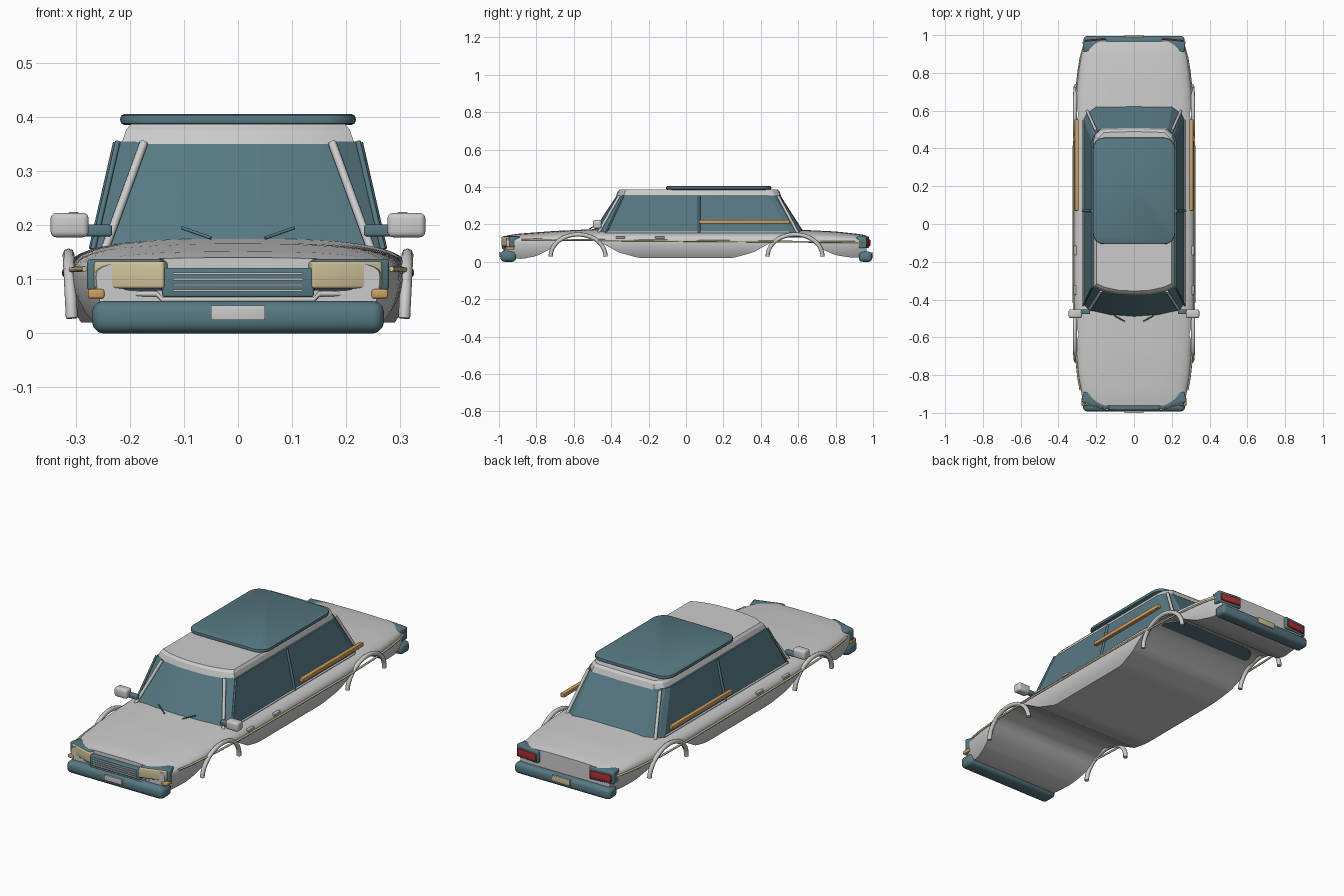
import bpy, bmesh, math
from mathutils import Vector

cube = bpy.data.objects.get("Cube")
if cube:
    bpy.data.objects.remove(cube, do_unlink=True)


def material(name, r, g, b):
    m = bpy.data.materials.new(name)
    m.use_nodes = True
    m.diffuse_color = (r, g, b, 1)
    node = next(n for n in m.node_tree.nodes if n.type == 'BSDF_PRINCIPLED')
    node.inputs["Base Color"].default_value = (r, g, b, 1)
    return m


GREY = material("light grey", 0.6, 0.6, 0.6)
TEAL = material("dark teal", 0.095, 0.19, 0.225)
CREAM = material("cream", 0.62, 0.54, 0.32)
ORANGE = material("orange", 0.63, 0.35, 0.12)
RED = material("red", 0.42, 0.03, 0.035)


def finish(bm, name, mat, angle=35):
    bmesh.ops.recalc_face_normals(bm, faces=bm.faces)
    mesh = bpy.data.meshes.new(name)
    bm.to_mesh(mesh)
    bm.free()
    mesh.materials.append(mat)
    ob = bpy.data.objects.new(name, mesh)
    bpy.context.collection.objects.link(ob)
    bpy.ops.object.select_all(action='DESELECT')
    ob.select_set(True)
    bpy.context.view_layer.objects.active = ob
    bpy.ops.object.shade_smooth_by_angle(angle=math.radians(angle))
    return ob


def loft(name, rings, mat, angle=35):
    """Skin a list of closed rings and cap both ends."""
    bm = bmesh.new()
    rows = [[bm.verts.new(p) for p in ring] for ring in rings]
    n = len(rows[0])
    for a, b in zip(rows, rows[1:]):
        for i in range(n):
            j = (i + 1) % n
            bm.faces.new((a[i], a[j], b[j], b[i]))
    bm.faces.new(rows[0])
    bm.faces.new(rows[-1])
    return finish(bm, name, mat, angle)


def box(name, centre, size, mat, bevel=0.004, turn=0):
    bm = bmesh.new()
    bmesh.ops.create_cube(bm, size=1)
    for v in bm.verts:
        v.co = Vector(v.co[i] * size[i] for i in range(3))
    if bevel:
        bmesh.ops.bevel(bm, geom=bm.edges[:], offset=bevel, segments=3,
                        profile=0.5, affect='EDGES')
    ob = finish(bm, name, mat)
    ob.location = centre
    ob.rotation_euler.z = turn
    return ob


def tube(name, points, radius, mat):
    """Sweep an eight-sided section along a path."""
    pts = [Vector(p) for p in points]
    rings = []
    for i, p in enumerate(pts):
        along = (pts[min(i + 1, len(pts) - 1)] - pts[max(i - 1, 0)]).normalized()
        ref = Vector((1, 0, 0)) if abs(along.x) < 0.8 else Vector((0, 0, 1))
        u = along.cross(ref).normalized()
        v = along.cross(u)
        rings.append([p + radius * (u * math.cos(k * math.pi / 4) + v * math.sin(k * math.pi / 4))
                      for k in range(8)])
    return loft(name, rings, mat, 50)


def lerp(table, y):
    for (a, p), (b, q) in zip(table, table[1:]):
        if y <= b:
            return p + (q - p) * max(0, (y - a) / (b - a))
    return table[-1][1]


# Lower body: top line, underside line with wheel openings, plan width
TOP = [(-0.96, 0.14), (-0.9, 0.15), (-0.7, 0.165), (-0.48, 0.175), (0, 0.17),
       (0.6, 0.172), (0.8, 0.162), (0.93, 0.148), (0.965, 0.14)]
UNDER = [(-0.96, 0.025), (-0.88, 0.015), (-0.8, 0.03), (-0.72, 0.07), (-0.66, 0.122),
         (-0.58, 0.142), (-0.5, 0.125), (-0.43, 0.09), (-0.36, 0.05), (-0.25, 0.02),
         (0.25, 0.02), (0.36, 0.05), (0.43, 0.09), (0.5, 0.125), (0.58, 0.142),
         (0.66, 0.122), (0.72, 0.07), (0.8, 0.035), (0.9, 0.02), (0.965, 0.03)]
WIDTH = [(-0.96, 0.262), (-0.9, 0.278), (-0.8, 0.296), (-0.65, 0.309), (-0.4, 0.318),
         (0.4, 0.318), (0.65, 0.309), (0.8, 0.294), (0.9, 0.278), (0.965, 0.255)]
WAIST = 0.105


def half_width(y, z):
    w, zt = lerp(WIDTH, y), lerp(TOP, y)
    if z > WAIST:
        return w * max(0, 1 - ((z - WAIST) / (zt - WAIST)) ** 3) ** (1 / 3)
    return w * (1 - 0.1 * ((WAIST - z) / 0.09) ** 2)


rings = []
for i in range(78):
    y = -0.96 + 1.925 * i / 77
    zb, zt = lerp(UNDER, y), lerp(TOP, y)
    side = []
    for k in range(17):
        z = zb + (zt - zb) * math.sin(k / 17 * math.pi / 2)
        side.append((half_width(y, z), y, z))
    rings.append(side + [(0, y, zt)] + [(-x, yy, z) for x, yy, z in reversed(side)])
loft("lower_body", rings, GREY, 40)


def outline(half, z):
    return [(x, y, z) for x, y in half] + [(-x, y, z) for x, y in reversed(half) if x]


# Glass cabin and roof
base = [(0, -0.5), (0.13, -0.49), (0.24, -0.46), (0.267, -0.42),
        (0.267, 0.55), (0.25, 0.585), (0.2, 0.625), (0, 0.63)]
head = [(0, -0.37), (0.09, -0.366), (0.172, -0.35), (0.222, -0.33),
        (0.222, 0.44), (0.213, 0.47), (0.18, 0.5), (0, 0.505)]
loft("cabin_glass", [outline(base, 0.13), outline(base, 0.158), outline(head, 0.354)], TEAL, 12)


def scaled(half, sx, sy):
    return [(x * sx, 0.065 + (y - 0.065) * sy) for x, y in half]


loft("roof", [outline(scaled(head, 0.97, 1.01), 0.35), outline(scaled(head, 0.93, 0.99), 0.376),
              outline(scaled(head, 0.89, 0.965), 0.387)], GREY, 20)

# Roof panel with rounded corners and a soft rim
def rounded(hx, hy, r, z):
    pts = []
    for q, (sx, sy) in enumerate([(1, 1), (-1, 1), (-1, -1), (1, -1)]):
        for k in range(7):
            a = (q + k / 6) * math.pi / 2
            pts.append((sx * (hx - r) + r * math.cos(a), 0.175 + sy * (hy - r) + r * math.sin(a), z))
    return pts


loft("roof_panel", [rounded(0.218 - d, 0.282 - d, 0.06 - d, z) for d, z in
                    [(0.008, 0.385), (0.002, 0.388), (0, 0.395), (0.002, 0.402), (0.008, 0.405)]], TEAL)

# Bumpers, plates and grille
box("front_bumper", (0, -0.95, 0.03), (0.54, 0.085, 0.06), TEAL, 0.022)
box("rear_bumper", (0, 0.96, 0.027), (0.535, 0.07, 0.054), TEAL, 0.018)
box("front_plate", (0, -0.995, 0.038), (0.1, 0.01, 0.027), GREY, 0.001)
box("rear_plate", (0, 0.995, 0.035), (0.1, 0.01, 0.03), CREAM, 0.001)
box("grille", (0, -0.965, 0.094), (0.28, 0.035, 0.054), TEAL)
for i in range(4):
    box("grille_bar", (0, -0.983, 0.079 + i * 0.0105), (0.24, 0.006, 0.004), GREY, 0)
tube("front_chrome_strip", [(-0.25, -0.94, 0.073), (-0.15, -0.966, 0.073), (-0.14, -0.972, 0.062),
                            (0.14, -0.972, 0.062), (0.15, -0.966, 0.073), (0.25, -0.94, 0.073)], 0.005, GREY)

for s, side in ((1, "left"), (-1, "right")):
    # Lamps
    tilt = s * math.radians(17)
    box(side + "_headlight_housing", (s * 0.203, -0.935, 0.108), (0.145, 0.055, 0.058), TEAL, 0.006, tilt)
    box(side + "_headlight", (s * 0.198, -0.955, 0.108), (0.135, 0.03, 0.05), CREAM, 0.005, tilt)
    box(side + "_front_signal", (s * 0.262, -0.942, 0.073), (0.03, 0.045, 0.017), ORANGE, 0.004)
    box(side + "_tail_housing", (s * 0.205, 0.945, 0.104), (0.13, 0.055, 0.062), TEAL, 0.006, -s * 0.1)
    box(side + "_tail_light", (s * 0.205, 0.965, 0.101), (0.11, 0.03, 0.036), RED, 0.003, -s * 0.1)

    # Cabin pillars and sill
    tube(side + "_front_pillar", [(s * 0.246, -0.468, 0.155), (s * 0.174, -0.357, 0.352)], 0.008, GREY)
    tube(side + "_front_window_frame", [(s * 0.268, -0.43, 0.155), (s * 0.222, -0.335, 0.354)], 0.005, TEAL)
    tube(side + "_middle_pillar", [(s * 0.269, 0.07, 0.155), (s * 0.224, 0.07, 0.352)], 0.007, TEAL)
    tube(side + "_rear_pillar", [(s * 0.247, 0.597, 0.155), (s * 0.2, 0.492, 0.352)], 0.008, GREY)
    tube(side + "_window_sill", [(s * 0.267, -0.43, 0.158), (s * 0.267, 0.55, 0.158)], 0.005, GREY)

    # Mirrors and wipers
    box(side + "_mirror", (s * 0.311, -0.475, 0.2), (0.07, 0.045, 0.045), GREY, 0.01)
    box(side + "_mirror_arm", (s * 0.26, -0.465, 0.19), (0.055, 0.025, 0.022), TEAL, 0.005)
    tube(side + "_wiper", [(s * 0.05, -0.515, 0.176), (s * 0.104, -0.485, 0.195)], 0.003, TEAL)

    # Wheel arch hoops
    for y0, end in ((-0.577, "front"), (0.583, "rear")):
        arc = [math.pi * (k / 20) for k in range(21)]
        tube(f"{side}_{end}_arch",
             [(s * (0.307 + 0.006 * math.sin(a)), y0 + 0.147 * math.cos(a), 0.028 + 0.118 * math.sin(a))
              for a in arc], 0.011, GREY)

    # Side trim, handles and long side bar
    path = [-0.88 + 1.82 * k / 30 for k in range(31)]
    tube(side + "_side_trim", [(s * (lerp(WIDTH, y) + 0.002), y, 0.112 - 0.008 * y) for y in path],
         0.005, CREAM)
    for y in (-0.35, -0.14):
        box(side + "_door_handle", (s * 0.312, y, 0.131), (0.016, 0.05, 0.012), GREY, 0.003)
    box(side + "_side_bar", (s * 0.304, 0.312, 0.214), (0.02, 0.485, 0.02), ORANGE, 0.003)
